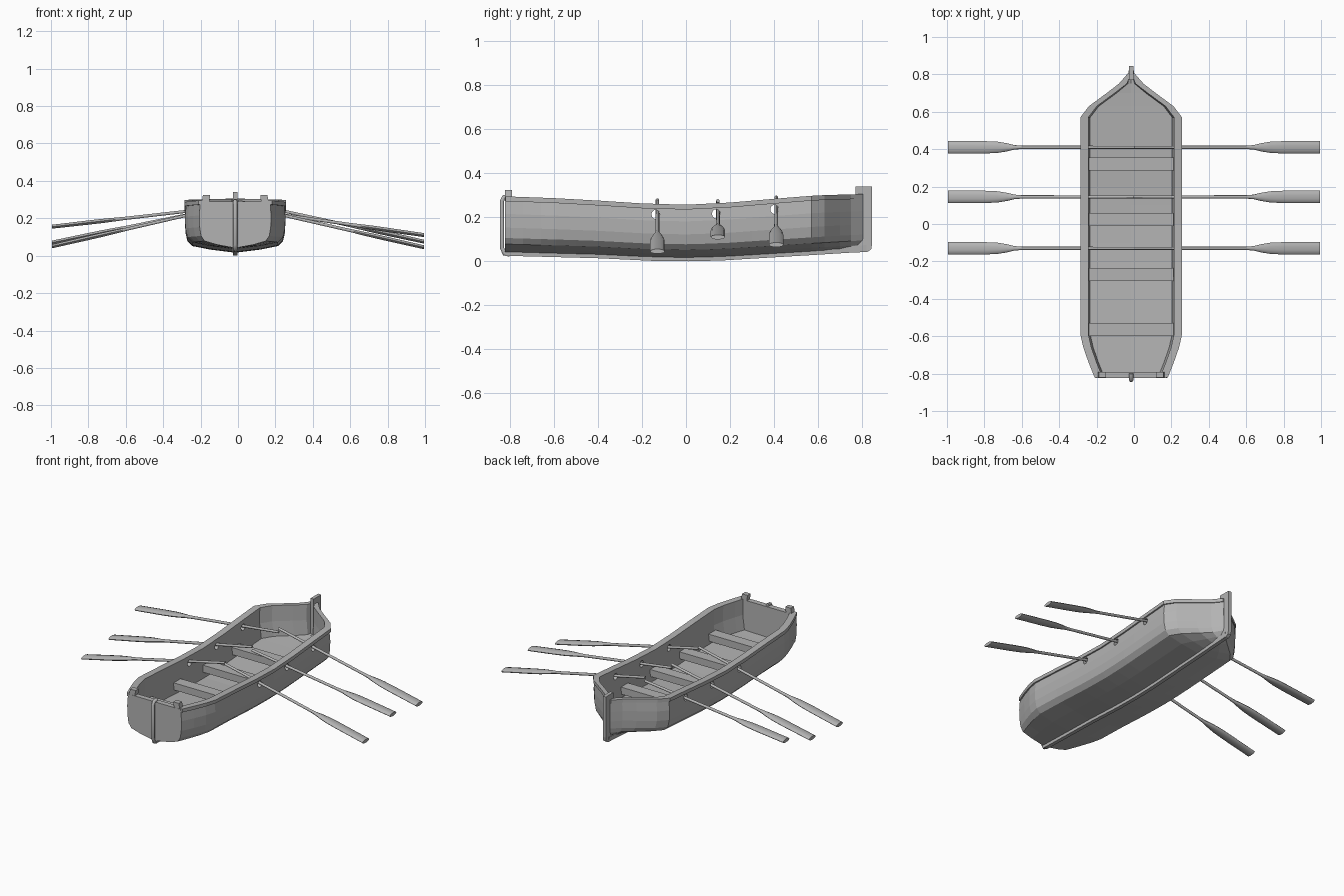
import bpy, bmesh, math

if "Cube" in bpy.data.objects:
    bpy.data.objects.remove(bpy.data.objects["Cube"])

CX = -0.015  # hull centre line sits slightly left of the oar span
mat = bpy.data.materials.new("weathered grey")
mat.diffuse_color = (0.45, 0.45, 0.45, 1)
mat.use_nodes = True
mat.node_tree.nodes["Principled BSDF"].inputs["Base Color"].default_value = mat.diffuse_color


def finish(name, bm, smooth=False):
    bmesh.ops.recalc_face_normals(bm, faces=bm.faces)
    me = bpy.data.meshes.new(name)
    for f in bm.faces:
        f.smooth = smooth
    bm.to_mesh(me)
    bm.free()
    ob = bpy.data.objects.new(name, me)
    bpy.context.collection.objects.link(ob)
    me.materials.append(mat)
    if smooth:
        bpy.ops.object.select_all(action='DESELECT')
        ob.select_set(True)
        bpy.context.view_layer.objects.active = ob
        bpy.ops.object.shade_smooth_by_angle(angle=math.radians(40))
    return ob


def loft(name, rings, smooth=False):
    """Closed rings of equal length joined into a capped solid."""
    bm = bmesh.new()
    vs = [[bm.verts.new(p) for p in r] for r in rings]
    n = len(rings[0])
    for a, b in zip(vs, vs[1:]):
        for i in range(n):
            j = (i + 1) % n
            bm.faces.new((a[i], a[j], b[j], b[i]))
    bm.faces.new(vs[0])
    bm.faces.new(vs[-1])
    return finish(name, bm, smooth)


def box(name, c, s, taper=1.0, shift=0.0):
    """Box whose top can be narrowed and slid sideways."""
    x, y, z = c
    rings = []
    for k, t, d in ((-1, 1, 0), (1, taper, shift)):
        rings.append([(x + d + i * s[0] * t / 2, y + j * s[1] / 2, z + k * s[2] / 2)
                      for i, j in ((-1, -1), (1, -1), (1, 1), (-1, 1))])
    return loft(name, rings)


def interp(table, y):
    for (a, p), (b, q) in zip(table, table[1:]):
        if y <= b:
            t = max(0, (y - a) / (b - a))
            return p + (q - p) * t
    return table[-1][1]


WIDTH = [(-0.82, 0.19), (-0.74, 0.222), (-0.66, 0.25), (-0.59, 0.266), (0.57, 0.266),
         (0.63, 0.22), (0.70, 0.125), (0.75, 0.06), (0.805, 0.012)]
RIM = [(-0.82, 0.295), (-0.6, 0.287), (-0.4, 0.276), (-0.2, 0.263), (0, 0.257),
       (0.2, 0.267), (0.4, 0.284), (0.6, 0.3), (0.82, 0.306)]
KEEL = [(-0.82, 0.025), (-0.4, 0.014), (-0.15, 0.002), (0, 0.0), (0.15, 0.003),
        (0.35, 0.015), (0.6, 0.03), (0.84, 0.045)]
YS = [-0.82, -0.74, -0.66, -0.59, -0.5, -0.4, -0.3, -0.2, -0.1, 0, 0.1, 0.2, 0.3,
      0.4, 0.5, 0.57, 0.63, 0.70, 0.75, 0.805]
PROFILE = [(0, 0), (0.5, 0.07), (0.86, 0.15), (0.96, 0.26), (1.0, 0.45), (1.01, 0.7), (0.98, 1)]


def half_outer(y):
    w, top, low = interp(WIDTH, y), interp(RIM, y) - 0.005, interp(KEEL, y) + 0.016
    pinch = 1 + max(0, y - 0.57) * 3          # finer underbody towards the bow
    return [(w * u ** pinch, low + (top - low) * v) for u, v in PROFILE]


def mirrored(half):
    """Left-to-right outline from a half profile starting on the centre line."""
    return [(-x, z) for x, z in reversed(half[1:])] + half


# hull shell: outer skin and inner skin with a floor
rings = []
for y in YS:
    out = half_outer(y)
    w, top = interp(WIDTH, y), out[-1][1]
    low = out[0][1]
    wi = max(w - 0.035, w * 0.35)
    wf = max(w - 0.047, w * 0.3)
    fl = low + (top - low) * 0.22
    inner = [(0, fl), (wf, fl + 0.004), (wi, fl + (top - fl) * 0.5), (wi, top)]
    rings.append([(CX + x, y, z) for x, z in mirrored(out)]
                 + [(CX + x, y, z) for x, z in reversed(mirrored(inner))])
hull = loft("hull", rings)

# oar ports cut through both sides
OARS = [(-0.13, 0.213, 0.045, 0.05), (0.145, 0.216, 0.11, 0.07), (0.41, 0.236, 0.075, 0.155)]
for y, z, _, _ in OARS:
    cut = loft("port_cutter", [[(x, y - 0.008 + 0.019 * math.cos(a * math.pi / 6),
                                 z + 0.021 * math.sin(a * math.pi / 6)) for a in range(12)]
                               for x in (-0.5, 0.5)])
    cut.hide_render = True
    mod = hull.modifiers.new("port", 'BOOLEAN')
    mod.operation, mod.solver, mod.object = 'DIFFERENCE', 'EXACT', cut
    bpy.ops.object.select_all(action='DESELECT')
    bpy.context.view_layer.objects.active = hull
    hull.select_set(True)
    bpy.ops.object.modifier_apply(modifier=mod.name)
    bpy.data.objects.remove(cut)

# transom plate closing the stern
outline = mirrored(half_outer(-0.82))
loft("transom", [[(CX + x * k, y, z) for x, z in outline]
                 for y, k in ((-0.823, 1.0), (-0.79, 1.0))])

# gunwales
for side, label in ((-1, "left"), (1, "right")):
    rings = []
    for y in YS:
        w, z = interp(WIDTH, y), interp(RIM, y)
        a, b = w + 0.006, max(w - 0.037, 0.0)
        rings.append([(CX + side * x, y, h) for x, h in
                      ((a, z - 0.022), (a, z), (b, z), (b, z - 0.022))])
    loft(label + "_gunwale", rings)
    # raised stern corner
    box(label + "_stern_corner", (CX + side * 0.165, -0.806, 0.285), (0.045, 0.032, 0.08),
        0.85, -side * 0.012)

# keel strip
rings = []
for y in [-0.82 + i * 0.083 for i in range(20)] + [0.82]:
    z = interp(KEEL, y)
    rings.append([(CX + x, y, z + h) for x, h in
                  ((-0.012, 0), (0.012, 0), (0.014, 0.03), (-0.014, 0.03))])
loft("keel", rings)

# bow stem post
stem = [(0.77, 0.04), (0.825, 0.043), (0.842, 0.055), (0.846, 0.08), (0.846, 0.34), (0.77, 0.34)]
loft("stem_post", [[(CX + x, y, z) for y, z in stem] for x in (-0.011, 0.011)])

# stern bar, standing just clear of the transom
cu = bpy.data.curves.new("stern_bar", 'CURVE')
cu.dimensions = '3D'
cu.bevel_depth, cu.bevel_resolution, cu.use_fill_caps = 0.011, 1, True
path = [(-0.80, 0.03), (-0.825, 0.035), (-0.836, 0.06), (-0.836, 0.275), (-0.828, 0.292), (-0.80, 0.295)]
sp = cu.splines.new('POLY')
sp.points.add(len(path) - 1)
for p, (y, z) in zip(sp.points, path):
    p.co = (CX, y, z, 1)
cu.materials.append(mat)
bar = bpy.data.objects.new("stern_bar", cu)
bpy.context.collection.objects.link(bar)
bpy.ops.object.select_all(action='DESELECT')
bar.select_set(True)
bpy.context.view_layer.objects.active = bar
bpy.ops.object.convert(target='MESH')

# rowing benches
for i, y in enumerate((-0.565, -0.27, 0.025, 0.32)):
    box(f"bench_{i + 1}", (CX, y, 0.13), (0.452, 0.07, 0.045))

# oars: (distance out, half width, half thickness)
SHAPE = [(0.0, 0.008, 0.008), (0.60, 0.009, 0.009), (0.64, 0.012, 0.010), (0.68, 0.022, 0.011),
         (0.73, 0.030, 0.012), (0.80, 0.033, 0.012), (0.995, 0.033, 0.011)]
for i, (y, pivot, tip_r, tip_l) in enumerate(OARS):
    for side, tip, label in ((1, tip_r, "right"), (-1, tip_l, "left")):
        px = 0.27 + side * CX
        slope = (tip - pivot) / (0.995 - px)
        rings = []
        for d, w, t in SHAPE:
            rings.append([(side * d, y + w * math.cos(a * math.pi / 5),
                           pivot + slope * (d - px) + t * math.sin(a * math.pi / 5))
                          for a in range(10)])
        loft(f"{label}_oar_{i + 1}", rings, smooth=True)
